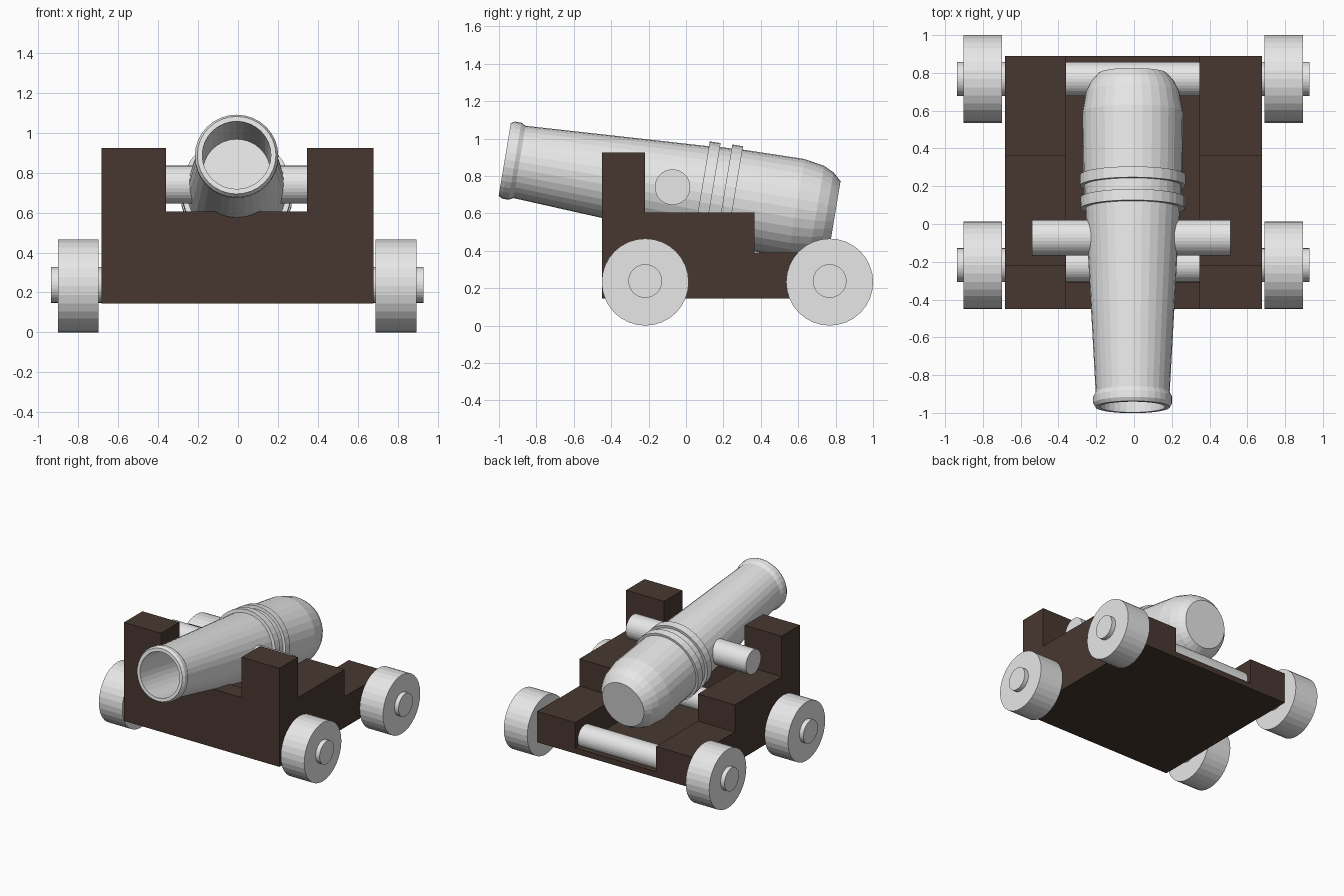
import bpy, bmesh, math
from mathutils import Matrix

if "Cube" in bpy.data.objects:
    bpy.data.objects.remove(bpy.data.objects["Cube"])


def material(name, rgb):
    m = bpy.data.materials.new(name)
    m.diffuse_color = (*rgb, 1)
    m.use_nodes = True
    m.node_tree.nodes["Principled BSDF"].inputs["Base Color"].default_value = m.diffuse_color
    return m


METAL = material("pale_grey", (0.8, 0.8, 0.8))
WOOD = material("dark_brown", (0.064, 0.039, 0.030))


def finish(bm, name, mat):
    bmesh.ops.recalc_face_normals(bm, faces=bm.faces)
    me = bpy.data.meshes.new(name)
    bm.to_mesh(me)
    bm.free()
    me.materials.append(mat)
    ob = bpy.data.objects.new(name, me)
    bpy.context.collection.objects.link(ob)
    return ob


def extrude_x(name, outline, x0, x1, mat):
    """Side outline (y, z) pushed from x0 to x1."""
    bm = bmesh.new()
    face = bm.faces.new([bm.verts.new((x0, y, z)) for y, z in outline])
    new = bmesh.ops.extrude_face_region(bm, geom=[face])["geom"]
    bmesh.ops.translate(bm, vec=(x1 - x0, 0, 0),
                        verts=[v for v in new if isinstance(v, bmesh.types.BMVert)])
    return finish(bm, name, mat)


def rod_x(name, x0, x1, y, z, r, mat, sides=32):
    """Round bar lying along x."""
    bm = bmesh.new()
    place = Matrix.Translation(((x0 + x1) / 2, y, z)) @ Matrix.Rotation(math.pi / 2, 4, 'Y')
    bmesh.ops.create_cone(bm, cap_ends=True, segments=sides, radius1=r, radius2=r,
                          depth=x1 - x0, matrix=place)
    return finish(bm, name, mat)


# Carriage: stepped cheeks, floor and front wall
FRONT, BACK, BASE = -0.45, 0.89, 0.145
steps = [(FRONT, BASE), (BACK, BASE), (BACK, 0.39), (0.365, 0.39),
         (0.365, 0.605), (-0.22, 0.605), (-0.22, 0.925), (FRONT, 0.925)]
extrude_x("left_cheek", steps, -0.683, -0.36, WOOD)
extrude_x("right_cheek", steps, 0.347, 0.678, WOOD)
extrude_x("floor_and_front_wall",
          [(FRONT, BASE), (BACK, BASE), (BACK, 0.19), (-0.31, 0.19),
           (-0.31, 0.605), (FRONT, 0.605)], -0.36, 0.347, WOOD)

# Axles and wheels
for end, y in (("front", -0.218), ("rear", 0.768)):
    rod_x(end + "_axle", -0.938, 0.93, y, 0.238, 0.09, METAL)
    rod_x(end + "_left_wheel", -0.903, -0.698, y, 0.2325, 0.2325, METAL)
    rod_x(end + "_right_wheel", 0.69, 0.895, y, 0.2325, 0.2325, METAL)

# Trunnions
rod_x("trunnions", -0.54, 0.512, -0.072, 0.74, 0.095, METAL)

# Barrel: turned profile (distance from muzzle, radius), starting at the bore floor
profile = [(0.53, 0.17), (0, 0.172), (0, 0.197), (0.02, 0.209), (0.055, 0.209),
           (0.08, 0.196), (1.065, 0.25), (1.065, 0.276), (1.124, 0.277),
           (1.124, 0.256), (1.187, 0.258), (1.187, 0.28), (1.245, 0.28),
           (1.245, 0.262), (1.58, 0.267), (1.69, 0.248), (1.745, 0.222), (1.79, 0.182)]
bm = bmesh.new()
SIDES = 32
rings = [[bm.verts.new((r * math.cos(a), t, r * math.sin(a)))
          for a in (2 * math.pi * k / SIDES for k in range(SIDES))] for t, r in profile]
for a, b in zip(rings, rings[1:]):
    for k in range(SIDES):
        n = (k + 1) % SIDES
        bm.faces.new((a[k], a[n], b[n], b[k]))
bm.faces.new(rings[0])
bm.faces.new(rings[-1])
barrel = finish(bm, "barrel", METAL)
barrel.location = (-0.007, -0.969, 0.888)
barrel.rotation_euler = (math.radians(-9.5), 0, 0)
